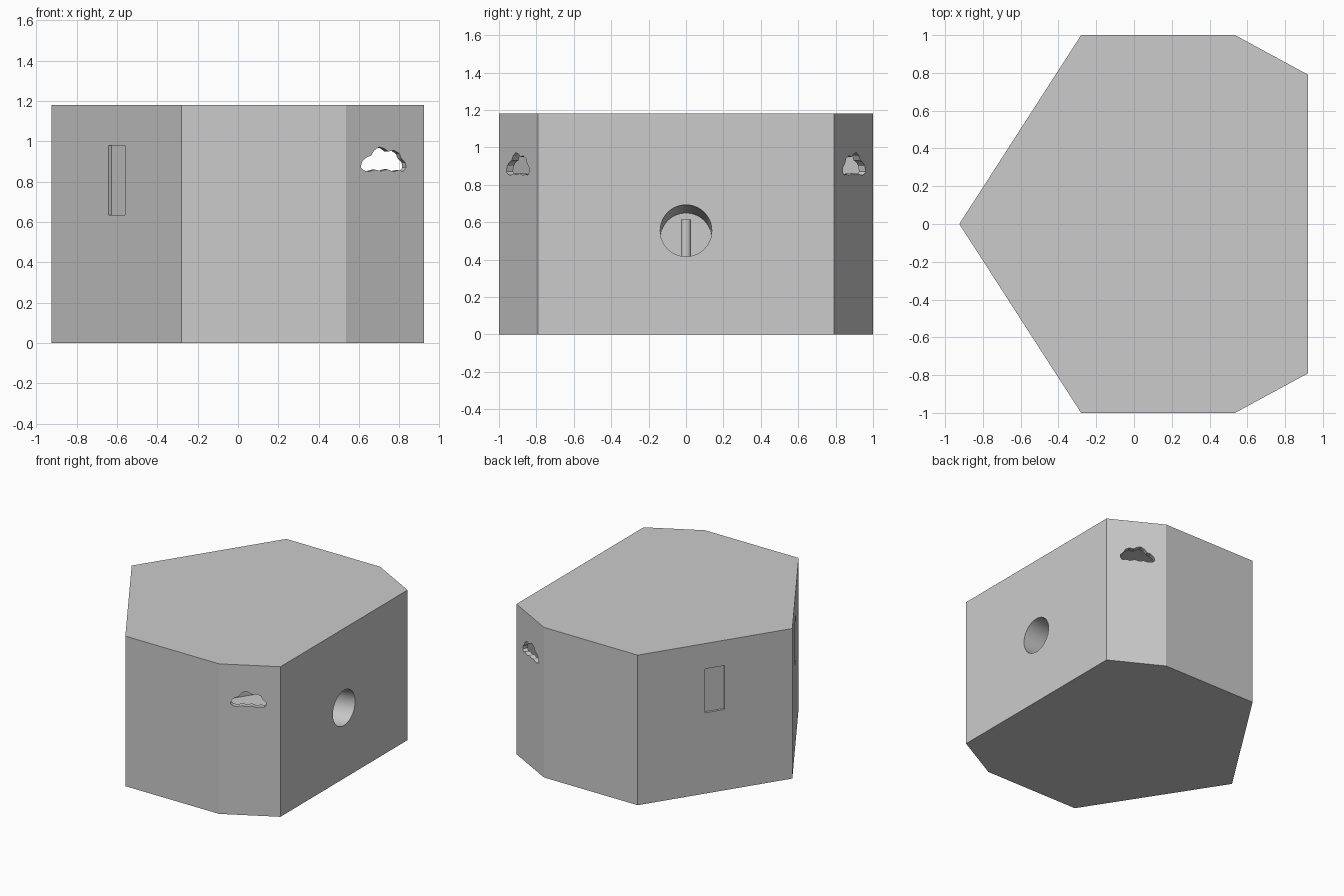
import bpy, bmesh, math
from mathutils import Vector

if "Cube" in bpy.data.objects:
    bpy.data.objects.remove(bpy.data.objects["Cube"])

H, SLAB, WALL = 1.18, 0.02, 0.04
PLAN = [(-0.925, 0), (-0.28, -1), (0.535, -1), (0.922, -0.79),
        (0.922, 0.79), (0.535, 1), (-0.28, 1)]


def prism(name, base, push):
    """Extrude a polygon of 3D points along a vector."""
    bm = bmesh.new()
    a = [bm.verts.new(p) for p in base]
    b = [bm.verts.new(Vector(p) + Vector(push)) for p in base]
    n = len(a)
    bm.faces.new(a)
    bm.faces.new(b[::-1])
    for i in range(n):
        bm.faces.new((a[i], b[i], b[(i + 1) % n], a[(i + 1) % n]))
    bmesh.ops.recalc_face_normals(bm, faces=bm.faces)
    me = bpy.data.meshes.new(name)
    bm.to_mesh(me)
    bm.free()
    ob = bpy.data.objects.new(name, me)
    bpy.context.collection.objects.link(ob)
    return ob


def inset(pts, d):
    """Offset a counter-clockwise outline inward."""
    out = []
    for i, p in enumerate(pts):
        p = Vector(p)
        e1 = (p - Vector(pts[i - 1])).normalized()
        e2 = (Vector(pts[(i + 1) % len(pts)]) - p).normalized()
        n1, n2 = Vector((-e1.y, e1.x)), Vector((-e2.y, e2.x))
        out.append(p + (n1 + n2) * d / (1 + n1.dot(n2)))
    return out


def cut(target, cutter):
    cutter.hide_render = True
    m = target.modifiers.new("cut", 'BOOLEAN')
    m.operation, m.solver, m.object = 'DIFFERENCE', 'EXACT', cutter
    bpy.context.view_layer.objects.active = target
    bpy.ops.object.modifier_apply(modifier=m.name)
    bpy.data.objects.remove(cutter, do_unlink=True)


def wall_cutter(name, a, b, outline, depth, side):
    """Cutter for a slanted wall a-b; outline is given as front-view (x, z)."""
    a, b = Vector(a), Vector(b)
    d = (b - a).normalized()
    n = Vector((-d.y, d.x))
    base = []
    for x, z in outline:
        q = a + (b - a) * ((x - a.x) / (b.x - a.x)) - n * 0.03
        # the outer overshoot follows the wall normal
        base.append((q.x, q.y * side, z))
    push = n * (depth + 0.03)
    return prism(name, base, (push.x, push.y * side, 0))


# Hollow walls with floor and roof slabs
walls = prism("walls", [(x, y, SLAB) for x, y in PLAN], (0, 0, H - 2 * SLAB))
cut(walls, prism("cavity", [(p.x, p.y, -0.1) for p in inset(PLAN, WALL)], (0, 0, 1.5)))
prism("floor", [(x, y, 0) for x, y in PLAN], (0, 0, SLAB))
prism("roof", [(x, y, H - SLAB) for x, y in PLAN], (0, 0, SLAB))

# Cloud windows in the chamfers and shallow recesses in the pointed side
CLOUD = [(0.608, 0.87), (0.615, 0.90), (0.635, 0.92), (0.66, 0.93), (0.675, 0.955),
         (0.70, 0.972), (0.725, 0.965), (0.745, 0.95), (0.775, 0.955), (0.80, 0.94),
         (0.81, 0.915), (0.83, 0.895), (0.833, 0.87), (0.82, 0.852), (0.795, 0.857),
         (0.77, 0.85), (0.74, 0.862), (0.71, 0.853), (0.68, 0.86), (0.65, 0.851),
         (0.625, 0.855)]
SLOT = [(-0.643, 0.635), (-0.56, 0.635), (-0.56, 0.98), (-0.643, 0.98)]
for s in (1, -1):
    cut(walls, wall_cutter("cloud_cutter", PLAN[2], PLAN[3], CLOUD, 0.1, s))
    cut(walls, wall_cutter("slot_cutter", PLAN[0], PLAN[1], SLOT, 0.018, s))

# Round entrance sloping down to a closed end
R, ZC, LEN, DROP, N = 0.138, 0.555, 0.35, 0.045, 48


def ring(x, r=R):
    z0 = ZC - DROP * (0.922 - x) / LEN
    return [(x, r * math.cos(2 * math.pi * i / N), z0 + r * math.sin(2 * math.pi * i / N))
            for i in range(N)]


cut(walls, prism("hole_cutter", ring(1.0), (-0.2, 0, -DROP * 0.2 / LEN)))
tube = prism("entrance_tube", ring(0.90, R + 0.012), (-LEN, 0, -DROP))
cut(tube, prism("bore_cutter", ring(1.0), (-LEN - 0.07, 0, -DROP * (LEN + 0.07) / LEN)))

# Upright post at the end of the entrance
post = prism("post", [(0.61 + 0.028 * math.cos(2 * math.pi * i / 24),
                       0.028 * math.sin(2 * math.pi * i / 24), 0.375) for i in range(24)],
             (0, 0, 0.24))

for ob in (walls, tube, post):
    bpy.ops.object.select_all(action='DESELECT')
    ob.select_set(True)
    bpy.context.view_layer.objects.active = ob
    bpy.ops.object.shade_smooth_by_angle(angle=math.radians(20))
